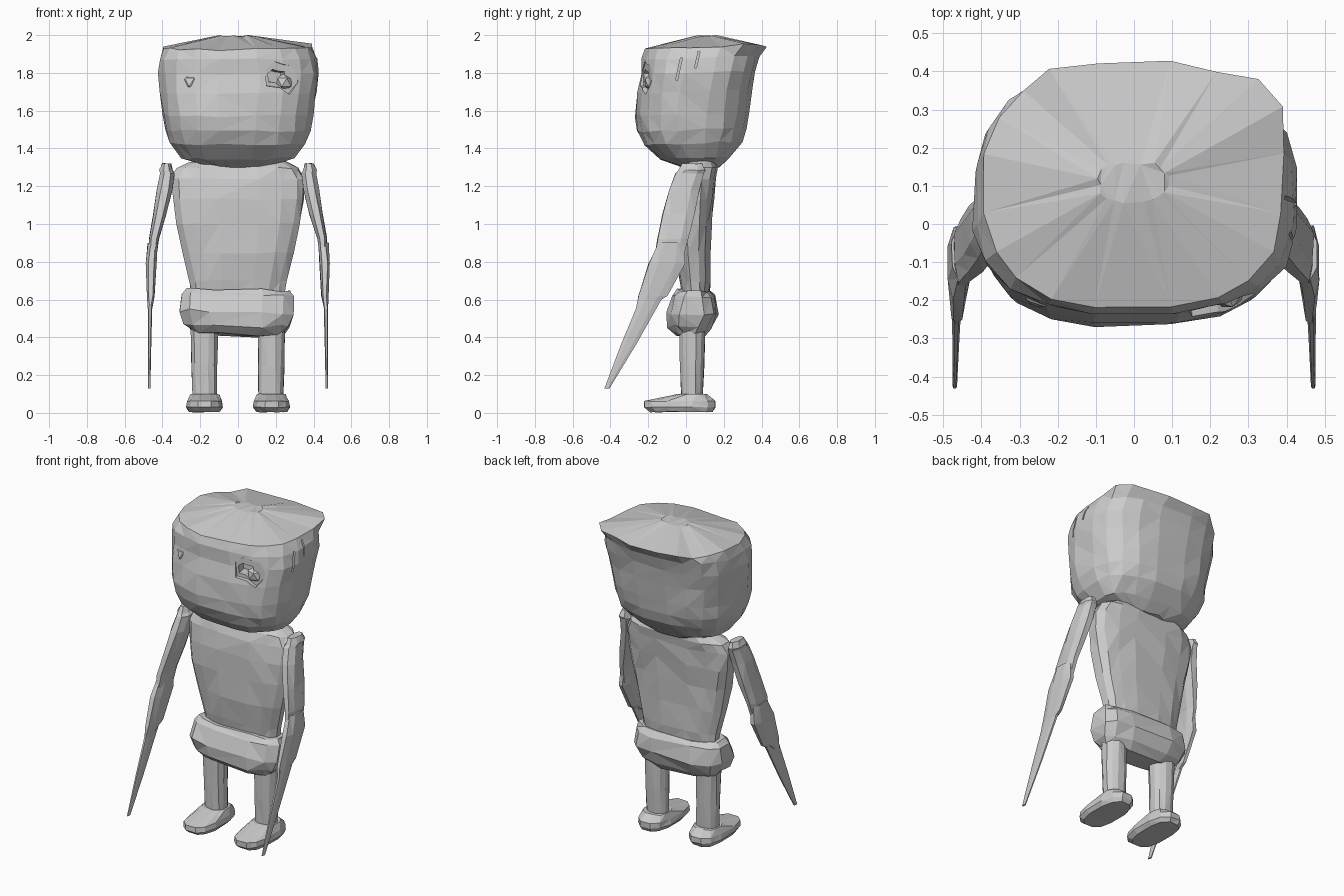
import bpy, bmesh, math, random
from mathutils import Vector, Matrix

random.seed(4)
if "Cube" in bpy.data.objects:
    bpy.data.objects.remove(bpy.data.objects["Cube"])

stone = bpy.data.materials.new("stone grey")
stone.use_nodes = True
GREY = (0.6, 0.6, 0.6, 1)
stone.diffuse_color = GREY
stone.node_tree.nodes["Principled BSDF"].inputs["Base Color"].default_value = GREY


def finish(name, bm):
    bmesh.ops.recalc_face_normals(bm, faces=bm.faces)
    mesh = bpy.data.meshes.new(name)
    bm.to_mesh(mesh)
    bm.free()
    mesh.materials.append(stone)
    ob = bpy.data.objects.new(name, mesh)
    bpy.context.collection.objects.link(ob)
    return ob


def skin(bm, loops):
    """Bridge rings of points into a closed shell."""
    loops = [[bm.verts.new(p) for p in loop] for loop in loops]
    n = len(loops[0])
    for a, b in zip(loops, loops[1:]):
        for i in range(n):
            j = (i + 1) % n
            bm.faces.new((a[i], a[j], b[j], b[i]))
    bm.faces.new(loops[0])
    bm.faces.new(loops[-1])
    bmesh.ops.triangulate(bm, faces=bm.faces, quad_method='SHORT_EDGE')


def loft(name, rings, n=8, power=2.4, jitter=0.0, tilt=0.0, roll=0.0, side=1, shape=None):
    """Skin rings of (z, x min, x max, y min, y max) with chiselled, triangulated facets."""
    reach = math.cos(math.pi / n) ** (-2 / power)
    loops = []
    for z, x0, x1, y0, y1 in rings:
        loop = []
        for i in range(n):
            a = 2 * math.pi * (i + 0.5) / n
            c, s = math.cos(a), math.sin(a)
            dx = reach * (x1 - x0) / 2 * math.copysign(abs(c) ** (2 / power), c)
            dy = reach * (y1 - y0) / 2 * math.copysign(abs(s) ** (2 / power), s)
            p = Vector(((x0 + x1) / 2 + dx, (y0 + y1) / 2 + dy, z + tilt * dy + roll * dx))
            p += Vector([random.uniform(-jitter, jitter) for _ in range(3)])
            if shape:
                p = shape(p)
            p.x *= side
            loop.append(p)
        loops.append(loop)
    bm = bmesh.new()
    skin(bm, loops)
    return finish(name, bm)


def carve(target, cutter):
    mod = target.modifiers.new("carve", 'BOOLEAN')
    mod.operation, mod.solver, mod.object = 'DIFFERENCE', 'EXACT', cutter
    bpy.context.view_layer.objects.active = target
    bpy.ops.object.modifier_apply(modifier=mod.name)
    bpy.data.objects.remove(cutter)


# Head: broad block with a jutting rear crown corner
def crown(p):
    if p.z > 1.9 and p.x > 0.25 and p.y > 0.2:
        p += Vector((0.025, 0.025, 0.015))
    elif p.z > 1.9 and p.x < -0.25 and p.y > 0.2:
        p += Vector((0.01, -0.005, -0.01))
    return p


head = loft("head", [
    (1.30, -0.14, 0.14, 0.0, 0.18),
    (1.35, -0.30, 0.30, -0.13, 0.23),
    (1.43, -0.36, 0.36, -0.225, 0.295),
    (1.50, -0.38, 0.38, -0.255, 0.32),
    (1.58, -0.395, 0.395, -0.268, 0.333),
    (1.70, -0.41, 0.415, -0.255, 0.35),
    (1.80, -0.42, 0.43, -0.24, 0.37),
    (1.88, -0.415, 0.415, -0.235, 0.39),
    (1.933, -0.39, 0.39, -0.215, 0.425),
    (1.996, -0.09, 0.09, 0.06, 0.16),
], n=20, power=2.7, jitter=0.006, tilt=0.03, shape=crown)

# Eye sockets: ragged shallow pits, deeper toward the nose, with a lump of eye inside
SOCKET = [(-0.10, 0.05), (-0.04, 0.10), (0.02, 0.08), (0.11, 0.07),
          (0.11, -0.03), (0.05, -0.10), (-0.01, -0.06), (-0.09, -0.05)]
for side, label in ((-1, "right"), (1, "left")):
    for x, z, size, floor in ((0.225, 1.775, 1.0, -0.205), (0.185, 1.775, 0.45, -0.15)):
        bm = bmesh.new()
        skin(bm, [[Vector((u * size * grow, y, v * size * grow)) for u, v in SOCKET]
                  for y, grow in ((-0.2, 1.25), (0, 0.85))])
        bm.transform(Matrix.Diagonal((side, 1, 1, 1)) @ Matrix.Translation((x, floor, z))
                     @ Matrix.Rotation(0.25, 4, 'Z'))
        carve(head, finish("socket_cutter", bm))
    bm = bmesh.new()
    bmesh.ops.create_icosphere(bm, subdivisions=1, radius=0.05)
    bm.transform(Matrix.Translation((side * 0.245, -0.175, 1.75)))
    finish(label + "_eye", bm)

# Two scratches on the left side of the head
for y, z, length in ((-0.037, 1.82, 0.12), (0.06, 1.87, 0.09)):
    bm = bmesh.new()
    bmesh.ops.create_cube(bm, size=1)
    bm.transform(Matrix.Translation((0.41, y, z)) @ Matrix.Rotation(-0.22, 4, 'X')
                 @ Matrix.Diagonal((0.09, 0.01, length, 1)))
    carve(head, finish("scratch_cutter", bm))

# Torso and hip wrap
loft("torso", [
    (0.60, -0.24, 0.24, -0.02, 0.12),
    (0.70, -0.255, 0.255, -0.03, 0.125),
    (0.85, -0.29, 0.29, -0.05, 0.13),
    (1.00, -0.325, 0.325, -0.06, 0.135),
    (1.13, -0.345, 0.345, -0.06, 0.145),
    (1.24, -0.35, 0.35, -0.045, 0.155),
    (1.295, -0.32, 0.32, -0.025, 0.165),
    (1.33, -0.25, 0.25, 0.0, 0.16),
], n=16, power=2.8, jitter=0.006)


def sag(p):
    if p.z < 0.5:
        p.z -= 0.035 * (1 - abs(p.x) / 0.3)
    return p


loft("hip_wrap", [
    (0.435, -0.24, 0.24, -0.05, 0.095),
    (0.47, -0.29, 0.275, -0.09, 0.125),
    (0.53, -0.308, 0.288, -0.11, 0.165),
    (0.62, -0.295, 0.288, -0.075, 0.15),
    (0.65, -0.27, 0.27, -0.045, 0.13),
], n=12, power=3.4, jitter=0.01, roll=-0.03, tilt=-0.05, shape=sag)

for side, label in ((-1, "right"), (1, "left")):
    # Leg and wedge foot
    loft(label + "_leg", [
        (0.08, 0.11, 0.238, -0.025, 0.09),
        (0.25, 0.108, 0.245, -0.03, 0.095),
        (0.46, 0.105, 0.25, -0.035, 0.10),
    ], n=12, power=2.2, jitter=0.003, side=side)
    loft(label + "_foot", [
        (0.005, 0.10, 0.26, -0.19, 0.14),
        (0.03, 0.08, 0.275, -0.222, 0.155),
        (0.062, 0.085, 0.27, -0.22, 0.155),
        (0.10, 0.10, 0.25, -0.04, 0.11),
    ], n=12, power=2.6, side=side, jitter=0.002)
    # Flat upper arm with a shoulder knob
    loft(label + "_upper_arm", [
        (0.80, 0.435, 0.472, -0.17, -0.02),
        (0.92, 0.42, 0.47, -0.15, 0.015),
        (1.05, 0.378, 0.45, -0.125, 0.045),
        (1.18, 0.345, 0.428, -0.09, 0.07),
        (1.27, 0.337, 0.412, -0.055, 0.095),
        (1.285, 0.345, 0.415, -0.04, 0.10),
        (1.32, 0.355, 0.40, -0.02, 0.085),
    ], n=8, jitter=0.003, side=side)
    # Flat forearm swinging forward
    loft(label + "_forearm", [
        (0.555, 0.455, 0.476, -0.262, -0.20),
        (0.62, 0.443, 0.48, -0.25, -0.10),
        (0.79, 0.433, 0.486, -0.198, -0.005),
        (0.90, 0.425, 0.478, -0.145, -0.01),
    ], n=8, jitter=0.003, side=side)
    # Long blade in place of a hand
    loft(label + "_blade", [
        (0.13, 0.464, 0.476, -0.432, -0.405),
        (0.36, 0.459, 0.476, -0.345, -0.265),
        (0.60, 0.453, 0.478, -0.245, -0.13),
    ], n=8, side=side)
